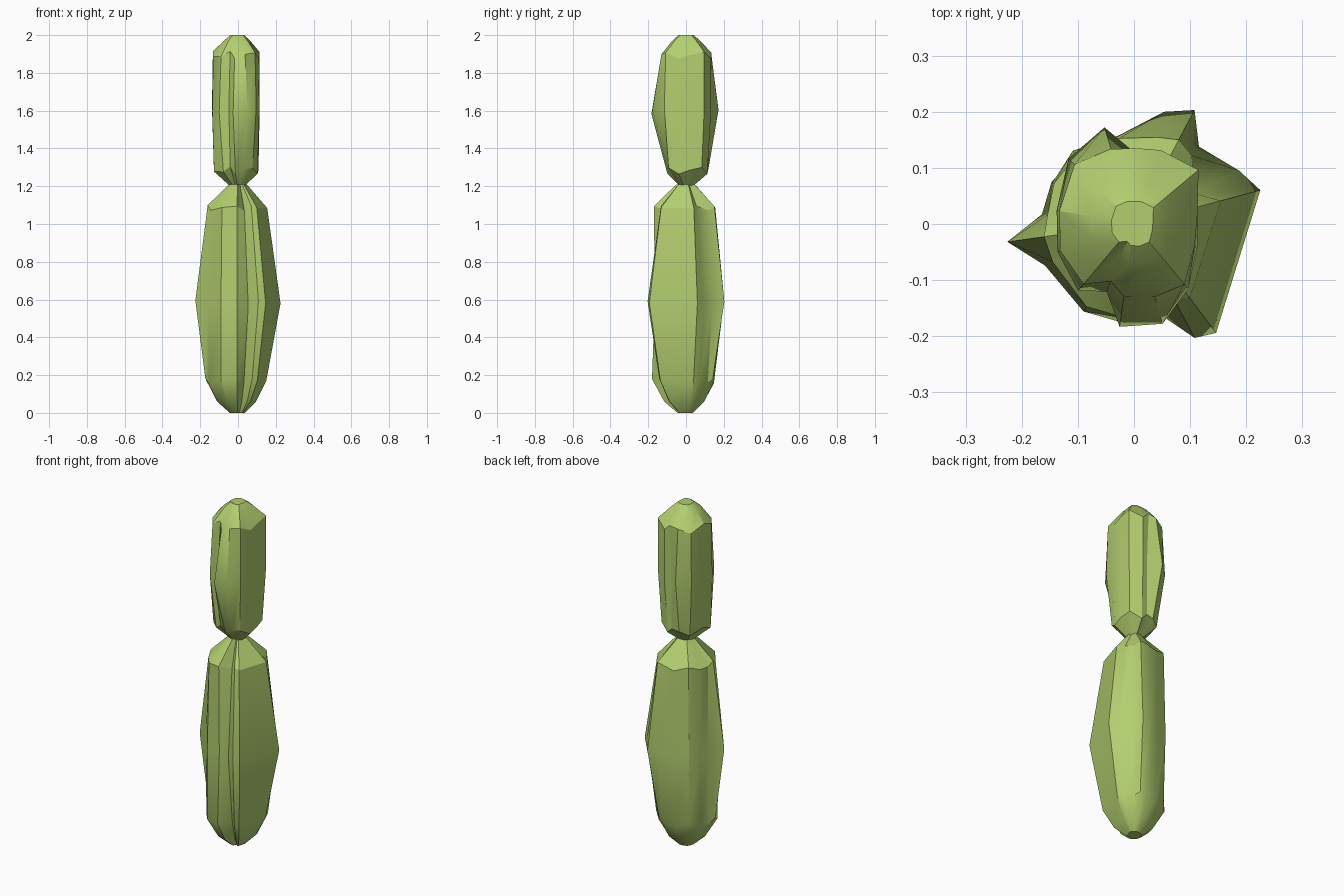
import bpy, bmesh, math

if "Cube" in bpy.data.objects:
    bpy.data.objects.remove(bpy.data.objects["Cube"])

green = bpy.data.materials.new("cactus_green")
green.diffuse_color = (0.45, 0.62, 0.16, 1)
green.use_nodes = True
green.node_tree.nodes["Principled BSDF"].inputs["Base Color"].default_value = green.diffuse_color


def pad(name, angles, rings, wobble):
    """Loft an irregular ribbed pad; rings are (z, scale, radii)."""
    bm = bmesh.new()
    loops = []
    for z, scale, radii in rings:
        loop = []
        for i, (a, r) in enumerate(zip(angles, radii)):
            t = math.radians(a)
            # uneven rib heights away from the flat ends
            dz = wobble * math.sin(i * 2.3) if scale == 1 else 0
            loop.append(bm.verts.new((r * scale * math.cos(t),
                                      r * scale * math.sin(t), z + dz)))
        loops.append(loop)
    n = len(angles)
    for lo, hi in zip(loops, loops[1:]):
        for i in range(n):
            j = (i + 1) % n
            bm.faces.new((lo[i], lo[j], hi[j], hi[i]))
    bm.faces.new(loops[0][::-1])
    bm.faces.new(loops[-1])
    bmesh.ops.recalc_face_normals(bm, faces=bm.faces)
    me = bpy.data.meshes.new(name)
    bm.to_mesh(me)
    bm.free()
    me.materials.append(green)
    ob = bpy.data.objects.new(name, me)
    bpy.context.collection.objects.link(ob)
    bpy.ops.object.select_all(action='DESELECT')
    ob.select_set(True)
    bpy.context.view_layer.objects.active = ob
    bpy.ops.object.shade_smooth_by_angle(angle=math.radians(30))
    return ob


# Lower pad: three rib outlines, tapered at both ends
ang = [15, 27, 50, 62, 75, 100, 130, 153, 174, 188, 205, 240, 268, 288, 298, 307]
low = [.155, .16, .15, .16, .155, .15, .16, .165, .165, .175, .17, .18, .18, .10, .16, .17]
mid = [.233, .21, .18, .23, .207, .16, .17, .163, .155, .228, .175, .18, .165, .175, .23, .243]
top = [.16, .12, .16, .17, .16, .155, .16, .16, .155, .162, .16, .17, .17, .11, .15, .165]
pad("lower_pad", ang, [(0, .25, low), (.06, .64, low), (.17, 1, low),
                       (.58, 1, mid), (1.085, 1, top), (1.21, .3, top)], .015)

# Upper pad
ang = [10, 40, 70, 85, 107, 135, 170, 200, 230, 248, 262, 286, 310, 340]
low = [.11, .13, .12, .12, .12, .12, .13, .135, .12, .11, .10, .10, .12, .11]
mid = [.115, .15, .14, .12, .18, .165, .14, .145, .155, .13, .185, .185, .15, .12]
top = [.115, .15, .14, .135, .14, .15, .135, .14, .14, .11, .13, .135, .14, .115]
pad("upper_pad", ang, [(1.2, .32, low), (1.285, 1, low), (1.6, 1, mid),
                       (1.895, 1, top), (1.97, .56, top), (2.0, .3, top)], .02)
